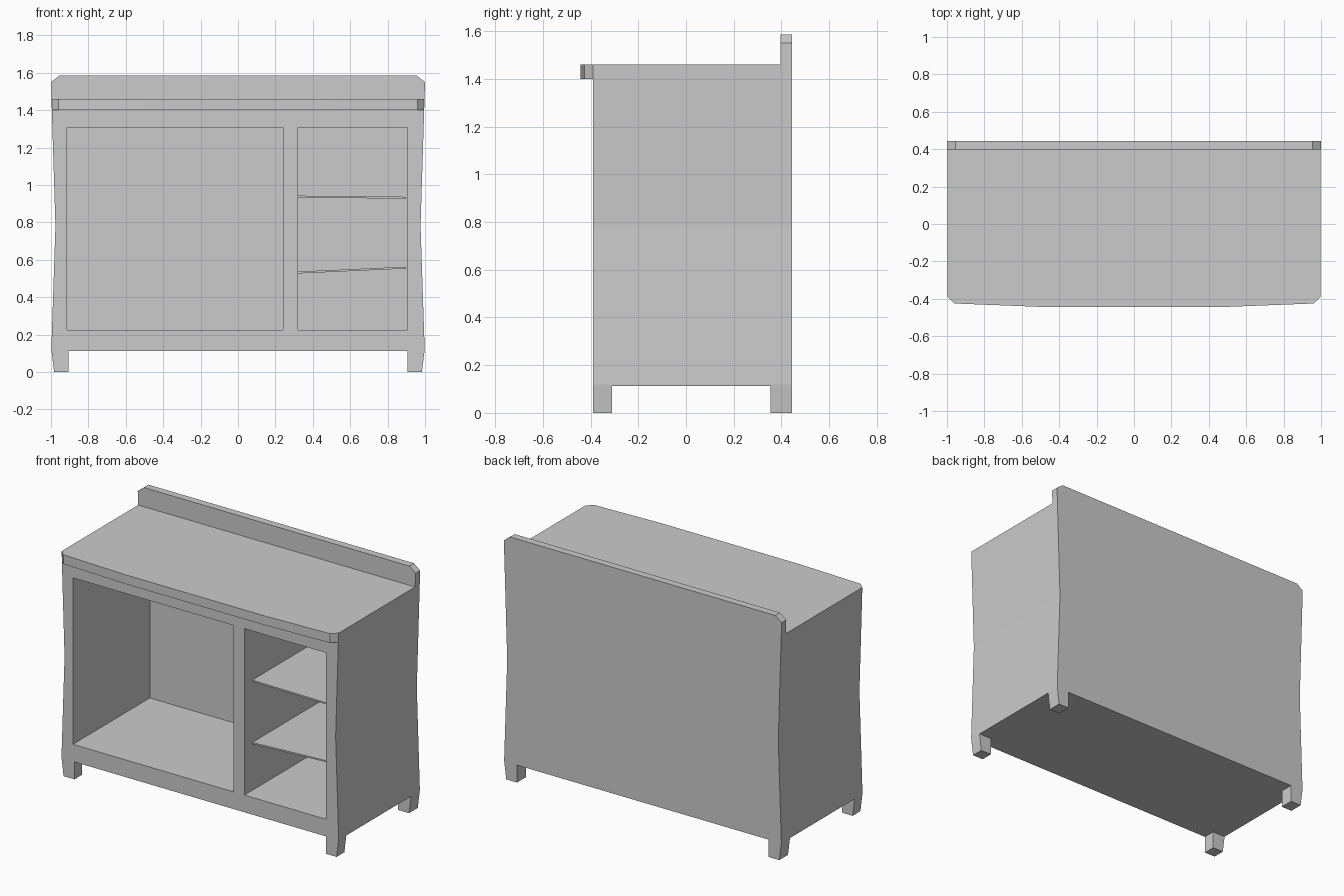
import bpy, bmesh

if "Cube" in bpy.data.objects:
    bpy.data.objects.remove(bpy.data.objects["Cube"])


def prism(name, pts, axis, a, b):
    """Extrude a 2D outline along 'Y' (points are x,z) or 'Z' (points are x,y)."""
    bm = bmesh.new()
    co = (lambda p: (p[0], a, p[1])) if axis == 'Y' else (lambda p: (p[0], p[1], a))
    face = bm.faces.new([bm.verts.new(co(p)) for p in pts])
    ext = bmesh.ops.extrude_face_region(bm, geom=[face])
    vec = (0, b - a, 0) if axis == 'Y' else (0, 0, b - a)
    bmesh.ops.translate(bm, vec=vec,
                        verts=[v for v in ext['geom'] if isinstance(v, bmesh.types.BMVert)])
    bmesh.ops.recalc_face_normals(bm, faces=bm.faces)
    mesh = bpy.data.meshes.new(name)
    bm.to_mesh(mesh)
    bm.free()
    ob = bpy.data.objects.new(name, mesh)
    bpy.context.collection.objects.link(ob)
    return ob


def mirrored(half):
    """Complete a right-hand half outline with its left-hand mirror."""
    return half + [(-x, v) for x, v in reversed(half)]


def cut(target, name, x0, x1, y0, y1, z0, z1):
    """Subtract a box from the target."""
    c = prism(name, [(x0, z0), (x1, z0), (x1, z1), (x0, z1)], 'Y', y0, y1)
    c.hide_render = True
    c.display_type = 'WIRE'
    m = target.modifiers.new(name, 'BOOLEAN')
    m.operation = 'DIFFERENCE'
    m.solver = 'EXACT'
    m.object = c


# Carcass: waisted front outline with feet and a raised, clipped back board
half = [(0.905, 0.113), (0.905, 0), (0.983, 0), (0.998, 0.12),
        (0.976, 0.78), (1.0, 1.55), (0.955, 1.585)]
carcass = prism("carcass", mirrored(half), 'Y', -0.39, 0.445)

# Gap between front and back feet, step in front of the back board
cut(carcass, "foot_gap_cutter", -1.2, 1.2, -0.31, 0.355, -0.2, 0.113)
cut(carcass, "worktop_step_cutter", -1.2, 1.2, -0.6, 0.397, 1.46, 1.8)

# Large open bay and narrow shelf bay
cut(carcass, "large_bay_cutter", -0.915, 0.24, -0.6, 0.40, 0.225, 1.308)
cut(carcass, "shelf_bay_cutter", 0.32, 0.905, -0.6, 0.40, 0.225, 1.308)

# Bowed worktop lip overhanging the front
lip = [(0.995, -0.39), (0.96, -0.425), (0.5, -0.443)]
prism("worktop_lip", mirrored(lip), 'Z', 1.40, 1.46)

# Thin, slightly crooked shelves, set back from the front
for name, z_left, z_right in (("upper_shelf", 0.938, 0.932), ("lower_shelf", 0.532, 0.558)):
    t = 0.005
    prism(name, [(0.32, z_left - t), (0.897, z_right - t),
                 (0.897, z_right + t), (0.32, z_left + t)], 'Y', -0.31, 0.40)
